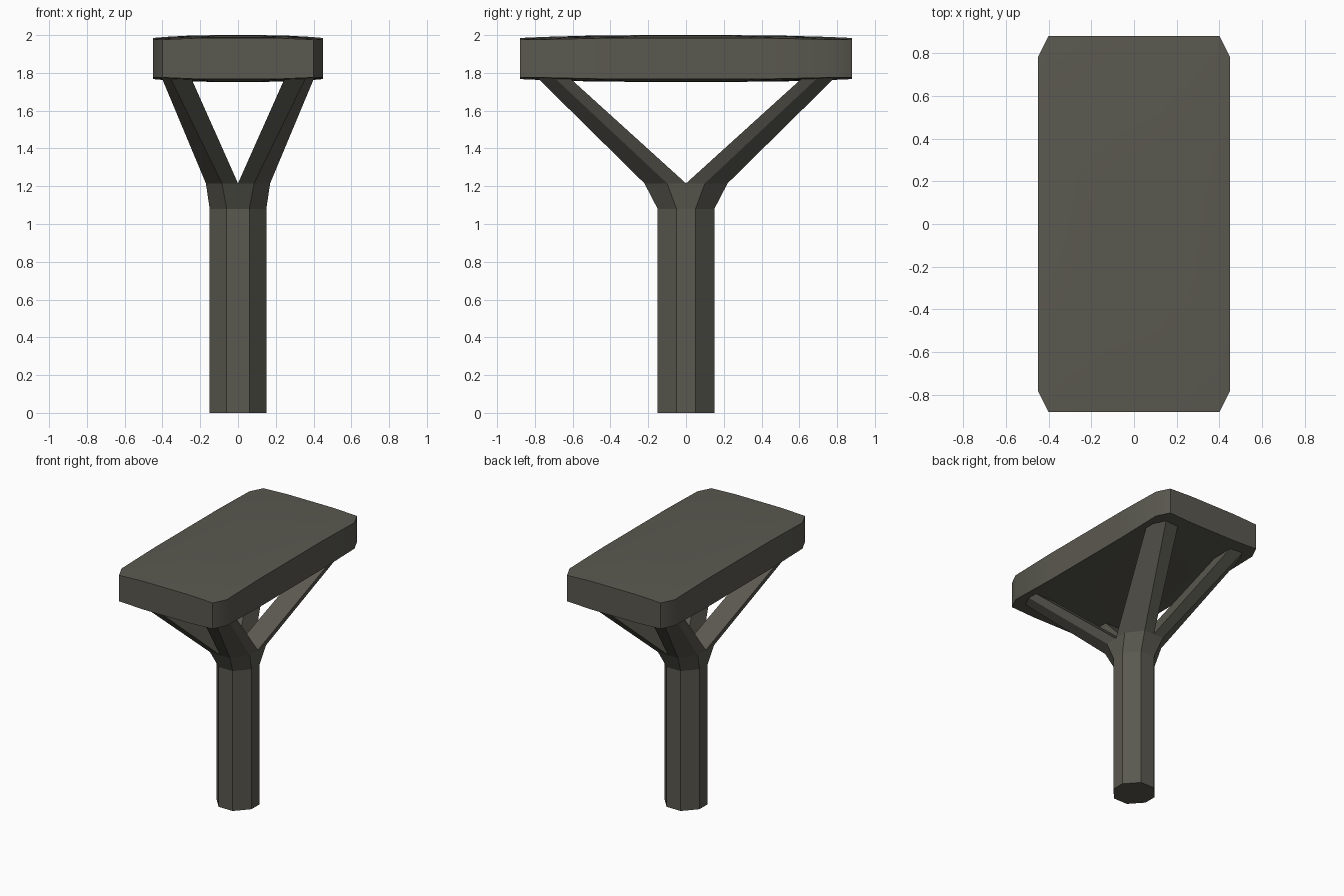
import bpy, bmesh

if "Cube" in bpy.data.objects:
    bpy.data.objects.remove(bpy.data.objects["Cube"])

stone = bpy.data.materials.new("dark olive grey")
stone.diffuse_color = (0.102, 0.099, 0.08, 1)
stone.use_nodes = True
stone.node_tree.nodes["Principled BSDF"].inputs["Base Color"].default_value = stone.diffuse_color


def loft(name, rings, cap_start=False, cap_end=False):
    """Skin a list of matching point rings into one object."""
    bm = bmesh.new()
    loops = [[bm.verts.new(p) for p in ring] for ring in rings]
    for a, b in zip(loops, loops[1:]):
        n = len(a)
        for i in range(n):
            j = (i + 1) % n
            bm.faces.new((a[i], a[j], b[j], b[i]))
    if cap_start:
        bm.faces.new(loops[0][::-1])
    if cap_end:
        bm.faces.new(loops[-1])
    bmesh.ops.recalc_face_normals(bm, faces=bm.faces)
    mesh = bpy.data.meshes.new(name)
    bm.to_mesh(mesh)
    bm.free()
    mesh.materials.append(stone)
    ob = bpy.data.objects.new(name, mesh)
    bpy.context.collection.objects.link(ob)
    return ob


def four_way(quarter):
    """Mirror a first-quadrant run (x axis to y axis) into a closed outline."""
    q2 = [(-x, y) for x, y in reversed(quarter)]
    half = quarter + [p for p in q2 if p not in quarter]
    return half + [(-x, -y) for x, y in half if (-x, -y) not in half]


def clean(points):
    """Drop repeated points, treating -0 as 0."""
    out = []
    for x, y in points:
        p = (x + 0.0, y + 0.0)
        if p not in out:
            out.append(p)
    return out


def at(points, z):
    return [(x, y, z) for x, y in points]


# Trunk: octagonal post that flares where the branches start
post = clean(four_way([(0.15, 0.0), (0.15, 0.05), (0.06, 0.15), (0.0, 0.15)]))
flare = clean(four_way([(0.17, 0.0), (0.17, 0.10), (0.085, 0.22), (0.0, 0.22)]))
loft("trunk", [at(post, 0), at(post, 1.08), at(flare, 1.215)], cap_start=True)

# Four branches: each one takes a quarter of the flare up to a slab corner
low = [(0, 0), (0.17, 0), (0.17, 0.10), (0.085, 0.22), (0, 0.22)]
high = [(0.25, 0.62), (0.405, 0.62), (0.405, 0.70), (0.36, 0.79), (0.25, 0.79)]
for sx, side in ((-1, "left"), (1, "right")):
    for sy, end in ((-1, "front"), (1, "back")):
        rings = [[(x * sx, y * sy, z) for x, y in ring]
                 for ring, z in ((low, 1.215), (high, 1.777))]
        loft(f"{end}_{side}_branch", rings, cap_end=True)

# Slab: cut-corner block, gently bulging above and below
outline = clean(four_way([(0.45, 0.39), (0.45, 0.78), (0.40, 0.88), (0.20, 0.88)]))


def slab_ring(scale, up):
    ring = []
    for x, y in outline:
        x, y = x * scale, y * scale
        sag = 0.014 * (abs(x / 0.45) ** 3 + abs(y / 0.88) ** 3)
        ring.append((x, y, 2.0 - sag if up else 1.752 + sag))
    return ring


scales = (0.3, 0.6, 0.85, 1.0)
rings = [slab_ring(s, False) for s in scales] + [slab_ring(s, True) for s in reversed(scales)]
slab = loft("slab", rings, cap_start=True, cap_end=True)
bpy.context.view_layer.objects.active = slab
slab.select_set(True)
bpy.ops.object.shade_smooth_by_angle(angle=0.5)
